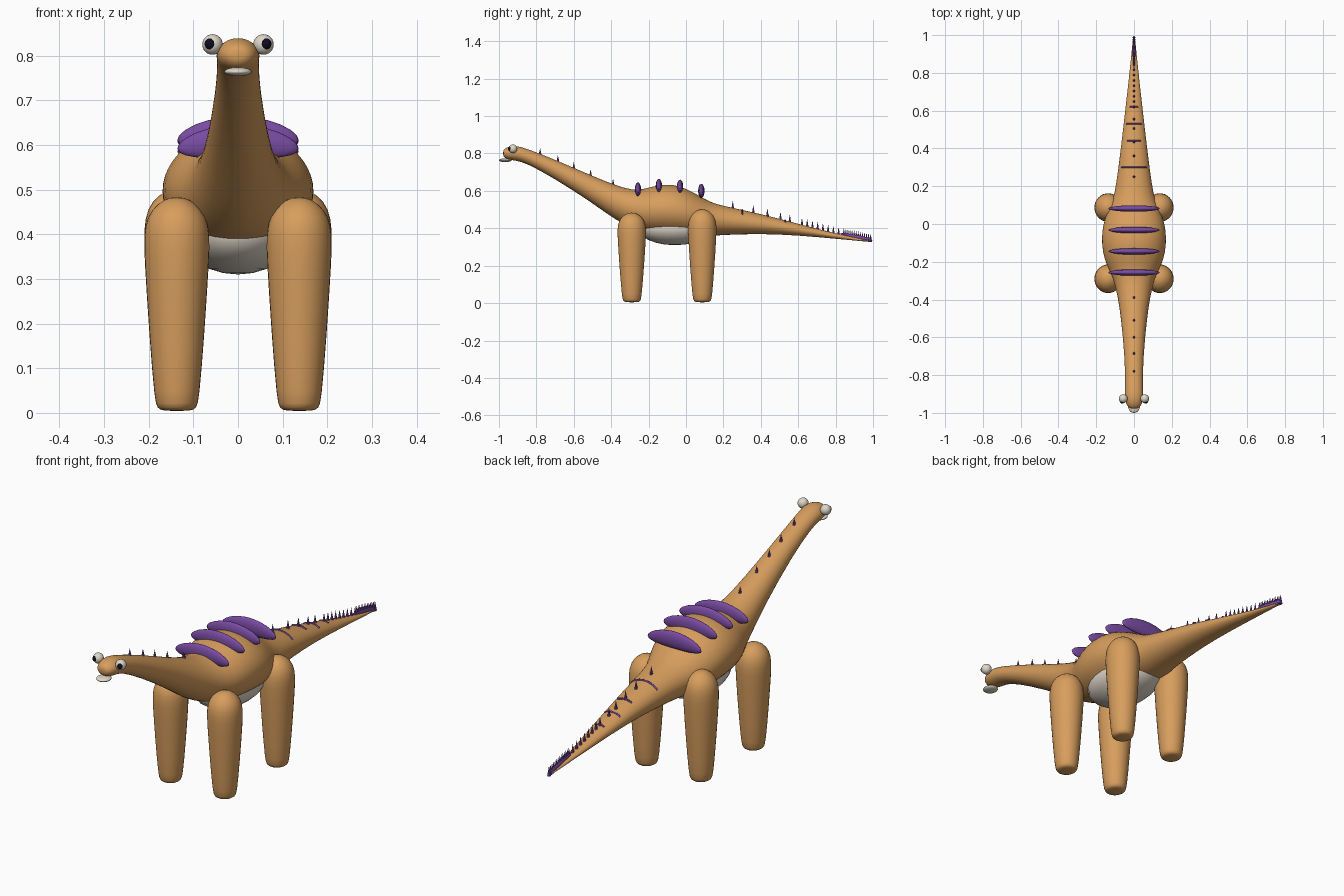
import bpy, bmesh, math
from mathutils import Matrix, Vector

cube = bpy.data.objects.get("Cube")
if cube:
    bpy.data.objects.remove(cube, do_unlink=True)


def material(name, rgb):
    m = bpy.data.materials.new(name)
    m.use_nodes = True
    m.diffuse_color = (*rgb, 1)
    m.node_tree.nodes["Principled BSDF"].inputs["Base Color"].default_value = (*rgb, 1)
    return m


ORANGE = material("warm orange", (0.68, 0.34, 0.11))
PURPLE = material("purple", (0.19, 0.07, 0.36))
CREAM = material("off white", (0.74, 0.68, 0.58))
BLACK = material("black", (0.004, 0.004, 0.015))


def finish(bm, name, mat, smooth=True):
    bmesh.ops.recalc_face_normals(bm, faces=bm.faces)
    for f in bm.faces:
        f.smooth = smooth
    me = bpy.data.meshes.new(name)
    bm.to_mesh(me)
    bm.free()
    me.materials.append(mat)
    ob = bpy.data.objects.new(name, me)
    bpy.context.collection.objects.link(ob)
    return ob


def loft(name, rings, mat):
    """Skin a list of closed point rings and cap both ends."""
    bm = bmesh.new()
    loops = [[bm.verts.new(p) for p in ring] for ring in rings]
    n = len(loops[0])
    for a, b in zip(loops, loops[1:]):
        for i in range(n):
            j = (i + 1) % n
            bm.faces.new((a[i], a[j], b[j], b[i]))
    bm.faces.new(loops[0])
    bm.faces.new(loops[-1])
    ob = finish(bm, name, mat)
    sub = ob.modifiers.new("smooth", 'SUBSURF')
    sub.levels = sub.render_levels = 1
    return ob


def ellipsoid(name, centre, radii, mat, droop=0.0, segs=24):
    bm = bmesh.new()
    bmesh.ops.create_uvsphere(bm, u_segments=segs, v_segments=segs // 2, radius=1)
    for v in bm.verts:
        v.co = Vector(v.co[k] * radii[k] + centre[k] for k in range(3))
        v.co.z -= droop * v.co.x ** 2
    return finish(bm, name, mat)


def angles(n):
    return [2 * math.pi * i / n for i in range(n)]


# Body outline from snout to tail tip: y, bottom z, top z, half width
OUTLINE = [
    (-0.978, 0.792, 0.812, 0.014), (-0.972, 0.778, 0.824, 0.030),
    (-0.95, 0.766, 0.837, 0.044), (-0.91, 0.762, 0.843, 0.050),
    (-0.85, 0.747, 0.826, 0.046), (-0.7, 0.664, 0.768, 0.050),
    (-0.5, 0.535, 0.68, 0.069), (-0.38, 0.445, 0.632, 0.087),
    (-0.28, 0.395, 0.602, 0.112), (-0.22, 0.378, 0.612, 0.146),
    (-0.15, 0.366, 0.633, 0.168), (-0.07, 0.36, 0.637, 0.173),
    (0.0, 0.357, 0.615, 0.165), (0.07, 0.357, 0.575, 0.140),
    (0.13, 0.358, 0.54, 0.112), (0.2, 0.364, 0.52, 0.096),
    (0.4, 0.371, 0.478, 0.070), (0.6, 0.362, 0.424, 0.047),
    (0.8, 0.344, 0.372, 0.024), (0.92, 0.333, 0.348, 0.012),
    (1.0, 0.325, 0.332, 0.004)]


def section(y):
    for a, b in zip(OUTLINE, OUTLINE[1:]):
        if y <= b[0]:
            t = (y - a[0]) / (b[0] - a[0])
            return [p + (q - p) * t for p, q in zip(a, b)]
    return list(OUTLINE[-1])


loft("body", [[(w * math.cos(t), y, (lo + hi) / 2 + (hi - lo) / 2 * math.sin(t))
               for t in angles(24)] for y, lo, hi, w in OUTLINE], ORANGE)

# Pale belly
ellipsoid("belly", (0, -0.06, 0.405), (0.13, 0.2, 0.095), CREAM)

# Tapered legs with domed tops: z as a share of the height, radius
LEG = [(0.0, 0.03), (0.012, 0.045), (0.05, 0.051), (0.35, 0.063), (0.7, 0.074),
       (0.82, 0.076), (0.91, 0.068), (0.97, 0.044), (1.0, 0.014)]
for end, y, height in (("front", -0.29, 0.484), ("hind", 0.087, 0.502)):
    for side, s in (("left", 1), ("right", -1)):
        rings = []
        for share, r in LEG:
            x = s * 0.137
            rings.append([(x + r * math.cos(t), y + 1.04 * r * math.sin(t),
                           0.004 + share * (height - 0.004)) for t in angles(16)])
        loft(f"{end}_{side}_leg", rings, ORANGE)

# Back plates
for i, (y, z) in enumerate([(-0.257, 0.607), (-0.145, 0.626), (-0.032, 0.622), (0.082, 0.6)]):
    ellipsoid(f"back_plate_{i + 1}", (0, y, z), (0.136, 0.017, 0.038), PURPLE, droop=0.8)


# Spikes along neck and tail
def spike(name, y, height, radius):
    bm = bmesh.new()
    base = section(y)[2] - 0.008
    place = Matrix.Translation((0, y, base + height / 2))
    bmesh.ops.create_cone(bm, cap_ends=True, segments=8, radius1=radius, radius2=0,
                          depth=height, matrix=place)
    finish(bm, name, PURPLE, smooth=False)


for i, y in enumerate([-0.78, -0.685, -0.6, -0.51, -0.39]):
    spike(f"neck_spike_{i + 1}", y, 0.038, 0.008)

tail = [0.25, 0.36, 0.435, 0.505, 0.555]
y = 0.62
while y < 0.995:
    tail.append(y)
    y += 0.028 if y < 0.82 else 0.011
for i, y in enumerate(tail):
    spike(f"tail_spike_{i + 1}", y, 0.046, 0.008)

# Thin stripes arched over the tail
for i, (y, reach) in enumerate([(0.3, 0.066), (0.44, 0.036), (0.53, 0.04), (0.62, 0.022)]):
    _, lo, hi, w = section(y)
    limit = math.asin(reach / w)
    cu = bpy.data.curves.new("tail_stripe", 'CURVE')
    cu.dimensions = '3D'
    cu.bevel_depth = 0.004
    cu.bevel_resolution = 1
    line = cu.splines.new('POLY')
    line.points.add(12)
    for k, p in enumerate(line.points):
        t = limit * (k / 6 - 1)
        p.co = (w * math.sin(t), y, (lo + hi) / 2 + (hi - lo) / 2 * math.cos(t), 1)
    cu.materials.append(PURPLE)
    ob = bpy.data.objects.new(f"tail_stripe_{i + 1}", cu)
    bpy.context.collection.objects.link(ob)

# Solid ridge joining the spikes at the tail tip
loft("tail_tip_ridge", [[(r * math.cos(t), y, section(y)[2] + 0.004 + 1.5 * r * math.sin(t))
                         for t in angles(8)]
                        for y, r in ((0.82, 0.003), (0.88, 0.008), (0.95, 0.008), (1.0, 0.004))],
     PURPLE)

# Eyes and lower lip
for side, s in (("left", 1), ("right", -1)):
    ellipsoid(f"{side}_eye", (s * 0.057, -0.925, 0.825), (0.023,) * 3, CREAM)
    ellipsoid(f"{side}_pupil", (s * 0.062, -0.938, 0.826), (0.0135,) * 3, BLACK, segs=12)
ellipsoid("lower_lip", (0, -0.966, 0.764), (0.031, 0.034, 0.01), CREAM)
